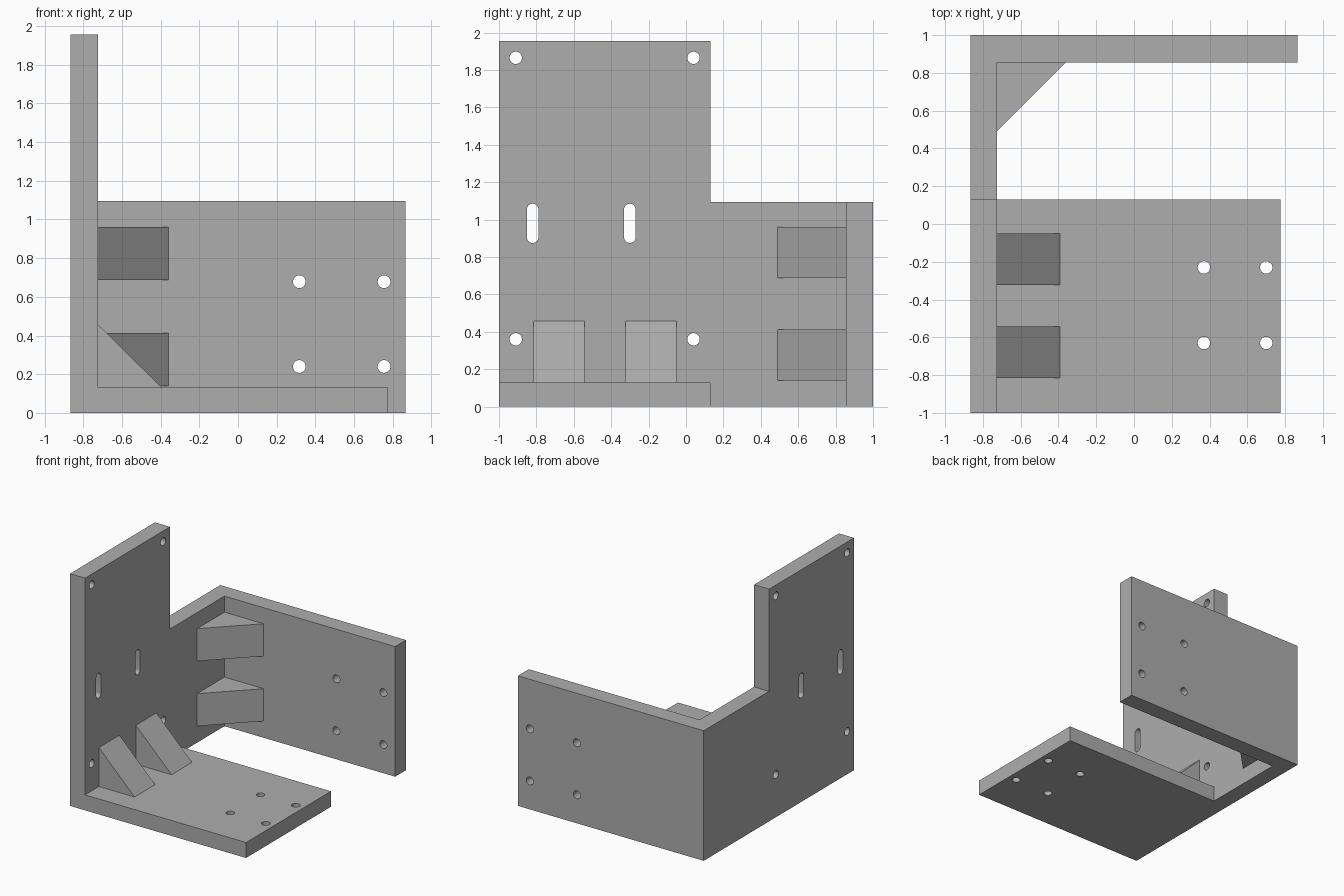
import bpy
import bmesh
from math import cos, sin, pi
from mathutils import Vector

cube = bpy.data.objects.get("Cube")
if cube:
    bpy.data.objects.remove(cube, do_unlink=True)

grey = bpy.data.materials.new("plain_grey")
grey.use_nodes = True
colour = (0.42, 0.42, 0.42, 1)
grey.diffuse_color = colour
grey.node_tree.nodes["Principled BSDF"].inputs["Base Color"].default_value = colour

# Each plane maps profile (u, v) and depth d to model space
PLANES = {
    "x": lambda u, v, d: Vector((d, u, v)),
    "y": lambda u, v, d: Vector((u, d, v)),
    "z": lambda u, v, d: Vector((u, v, d)),
}


def prism(name, axis, profile, low, high):
    """Extrude a flat outline along an axis."""
    place = PLANES[axis]
    bm = bmesh.new()
    face = bm.faces.new([bm.verts.new(place(u, v, low)) for u, v in profile])
    grown = bmesh.ops.extrude_face_region(bm, geom=[face], use_keep_orig=True)
    top = [g for g in grown["geom"] if isinstance(g, bmesh.types.BMVert)]
    bmesh.ops.translate(bm, verts=top, vec=place(0, 0, high - low))
    bmesh.ops.recalc_face_normals(bm, faces=bm.faces[:])
    mesh = bpy.data.meshes.new(name)
    bm.to_mesh(mesh)
    bm.free()
    mesh.materials.append(grey)
    obj = bpy.data.objects.new(name, mesh)
    bpy.context.collection.objects.link(obj)
    return obj


def rect(u0, u1, v0, v1):
    return [(u0, v0), (u1, v0), (u1, v1), (u0, v1)]


def slot(u, v, radius, half=0, steps=16):
    """Round hole outline, stretched along v when half is positive."""
    arc = [i * pi / steps for i in range(steps + 1)]
    upper = [(u + radius * cos(a), v + half + radius * sin(a)) for a in arc]
    lower = [(u - radius * cos(a), v - half - radius * sin(a)) for a in arc]
    return upper + lower if half else upper[:-1] + lower[:-1]


def drill(obj, axis, outlines, low, high):
    """Cut every outline through a plate, then discard the cutters."""
    cutters = []
    for outline in outlines:
        cutter = prism("hole_cutter", axis, outline, low - 0.05, high + 0.05)
        cutter.hide_render = True
        mod = obj.modifiers.new("hole", "BOOLEAN")
        mod.operation = "DIFFERENCE"
        mod.solver = "EXACT"
        mod.object = cutter
        cutters.append(cutter)
    graph = bpy.context.evaluated_depsgraph_get()
    mesh = bpy.data.meshes.new_from_object(obj.evaluated_get(graph))
    obj.modifiers.clear()
    obj.data = mesh
    for cutter in cutters:
        bpy.data.objects.remove(cutter, do_unlink=True)
    bpy.ops.object.select_all(action="DESELECT")
    obj.select_set(True)
    bpy.context.view_layer.objects.active = obj
    bpy.ops.object.shade_smooth_by_angle(angle=pi / 6)


LEFT, INNER, RIGHT = -0.865, -0.725, 0.865
FLOOR_TOP, WALL_TOP, TALL_TOP = 0.13, 1.095, 1.955
BACK, STEP = 0.855, 0.13
R = 0.033

# Stepped side plate with four holes and two slots
side = prism("side_plate", "x", [(-1, 0), (1, 0), (1, WALL_TOP), (STEP, WALL_TOP),
                                 (STEP, TALL_TOP), (-1, TALL_TOP)], LEFT, INNER)
side_holes = [slot(y, z, R) for y in (-0.91, 0.04) for z in (0.36, 1.865)]
side_holes += [slot(y, 0.98, 0.031, 0.074) for y in (-0.82, -0.30)]
drill(side, "x", side_holes, LEFT, INNER)

# Back plate with four holes
back = prism("back_plate", "y", rect(INNER, RIGHT, 0, WALL_TOP), BACK, 1)
drill(back, "y", [slot(x, z, R) for x in (0.317, 0.755) for z in (0.24, 0.678)], BACK, 1)

# Base plate with four holes
base = prism("base_plate", "z", rect(INNER, 0.775, -1, STEP), 0, FLOOR_TOP)
drill(base, "z", [slot(x, y, R) for x in (0.37, 0.70) for y in (-0.23, -0.63)], 0, FLOOR_TOP)

# Triangular gussets between side and base
for label, y in (("front", -0.815), ("rear", -0.323)):
    prism(label + "_base_gusset", "y",
          [(INNER, FLOOR_TOP), (-0.393, FLOOR_TOP), (INNER, 0.458)], y, y + 0.273)

# Triangular gussets between side and back
for label, z in (("lower", 0.14), ("upper", 0.687)):
    prism(label + "_back_gusset", "z",
          [(INNER, BACK), (-0.36, BACK), (INNER, 0.49)], z, z + 0.273)
